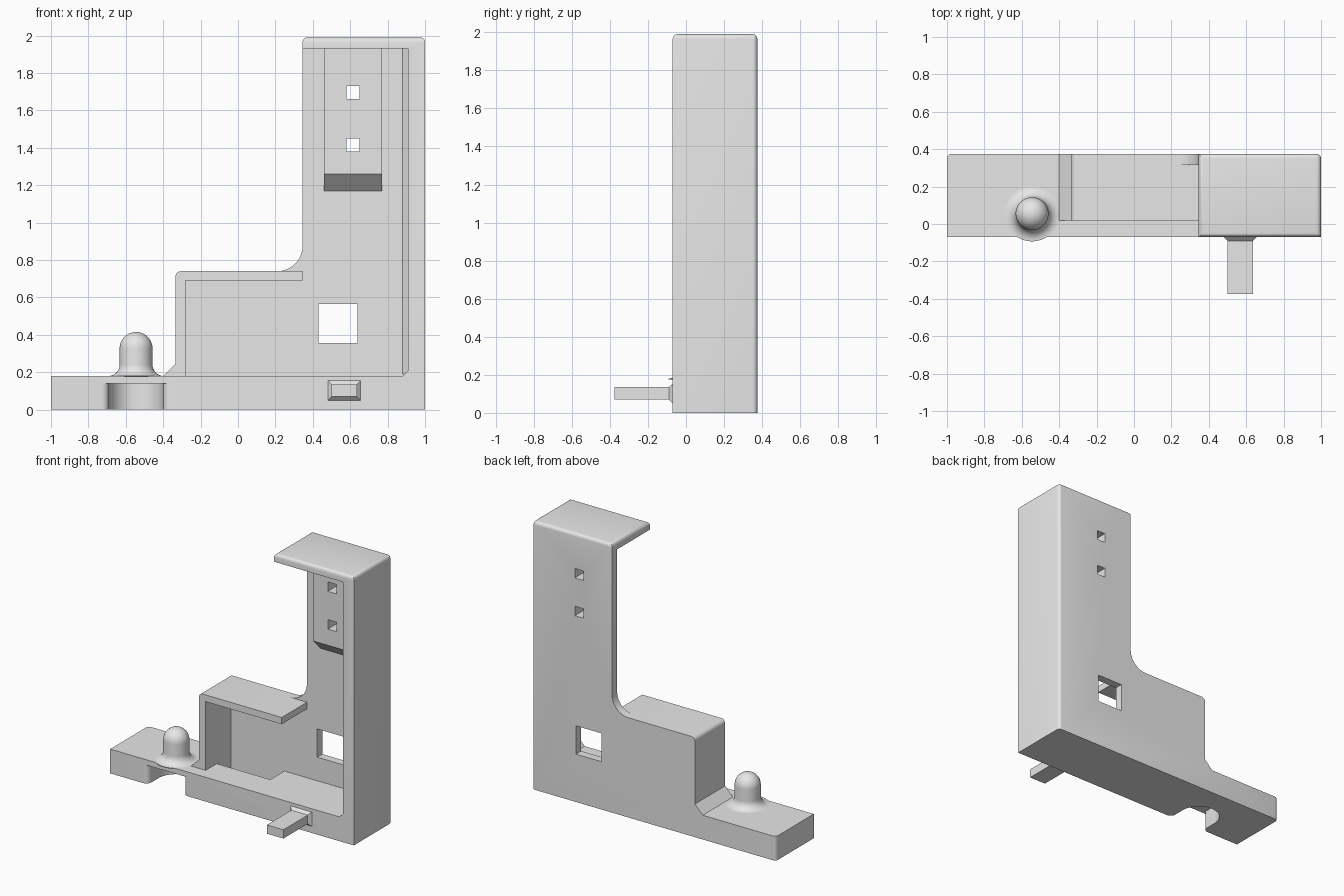
import bpy, bmesh
from math import sin, cos, pi, radians
from mathutils import Vector

old = bpy.data.objects.get("Cube")
if old:
    bpy.data.objects.remove(old, do_unlink=True)

grey = bpy.data.materials.new("plain_grey")
grey.use_nodes = True
tone = (0.8, 0.8, 0.8, 1)
grey.diffuse_color = tone
grey.node_tree.nodes["Principled BSDF"].inputs["Base Color"].default_value = tone

BACK, FRONT, WALL = 0.375, -0.07, 0.315


def arc(cx, cy, r, a, b, n=10):
    """Points on a circular arc, angles in degrees."""
    return [(cx + r * cos(radians(a + (b - a) * i / n)),
             cy + r * sin(radians(a + (b - a) * i / n))) for i in range(n + 1)]


def add_object(name, bm):
    bmesh.ops.recalc_face_normals(bm, faces=bm.faces)
    mesh = bpy.data.meshes.new(name)
    bm.to_mesh(mesh)
    bm.free()
    mesh.materials.append(grey)
    ob = bpy.data.objects.new(name, mesh)
    bpy.context.collection.objects.link(ob)
    return ob


def prism(name, points, lo, hi, axis="y", bevel_rule=None):
    """Extrude a profile: XZ points along y, or XY points along z."""
    bm = bmesh.new()
    place = (lambda p, h: (p[0], h, p[1])) if axis == "y" else (lambda p, h: (*p, h))
    face = bm.faces.new([bm.verts.new(place(p, lo)) for p in points])
    grown = bmesh.ops.extrude_face_region(bm, geom=[face])["geom"]
    shift = Vector(place((0, 0), hi - lo))
    bmesh.ops.translate(bm, vec=shift, verts=[g for g in grown if isinstance(g, bmesh.types.BMVert)])
    if bevel_rule:
        bmesh.ops.recalc_face_normals(bm, faces=bm.faces)
        edges = [e for e in bm.edges if bevel_rule(e.verts[0].co, e.verts[1].co)]
        bmesh.ops.bevel(bm, geom=edges, offset=0.025, segments=4, profile=0.5, affect="EDGES")
    return add_object(name, bm)


def box(name, x0, x1, y0, y1, z0, z1):
    return prism(name, [(x0, z0), (x1, z0), (x1, z1), (x0, z1)], y0, y1)


def select(ob):
    bpy.ops.object.select_all(action="DESELECT")
    ob.select_set(True)
    bpy.context.view_layer.objects.active = ob


def cut(ob, cutters):
    select(ob)
    for c in cutters:
        mod = ob.modifiers.new("cut", "BOOLEAN")
        mod.operation, mod.solver, mod.object = "DIFFERENCE", "EXACT", c
        bpy.ops.object.modifier_apply(modifier=mod.name)


def smooth(ob):
    select(ob)
    bpy.ops.object.shade_smooth_by_angle(angle=radians(35))


# Main body: stepped silhouette with rounded top and back corners
outline = [(-1, 0), (1, 0), (1, 1.99), (0.345, 1.99)]
outline += arc(0.21, 0.875, 0.135, 0, -90)
outline += arc(-0.305, 0.71, 0.03, 90, 180, 5)
outline += [(-0.335, 0.245), (-0.4, 0.18), (-1, 0.18)]


def rounded(a, b):
    top = a.z > 1.98 and b.z > 1.98
    corner = abs(a.x) > 0.99 and abs(a.x - b.x) < 0.01 and min(a.y, b.y) > 0.3
    return top or corner


body = prism("bracket_body", outline, FRONT, BACK, bevel_rule=rounded)

# Hollow front, open on the upper left
cavity = prism("cavity_cutter", [
    (-0.28, 0.18), (0.88, 0.18), (0.91, 0.21), (0.91, 1.93), (0.2, 1.93),
    (0.2, 0.74), (0.345, 0.74), (0.345, 0.69), (-0.28, 0.69)], -0.2, WALL)
setback = box("setback_cutter", -0.5, 0.345, -0.2, 0.02, 0.18, 0.85)
pocket = box("floor_pocket_cutter", -0.28, 0.16, 0.15, WALL, 0.04, 0.3)
window = box("window_cutter", 0.43, 0.64, 0.2, 0.5, 0.355, 0.565)
holes = [box("hole_cutter", 0.58, 0.65, 0.1, 0.5, z, z + 0.07) for z in (1.38, 1.66)]

# Slot under the knob, with a flared mouth
KX, KY, SR, MR = -0.545, 0.055, 0.145, 0.04
right = KX + SR
left = KX - SR
slot_points = [(left - MR, -0.2), (right + MR, -0.2)]
slot_points += arc(right + MR, FRONT + MR, MR, 270, 180, 6)
slot_points += arc(KX, KY, SR, 0, 180, 20)
slot_points += arc(left - MR, FRONT + MR, MR, 0, -90, 6)
slot = prism("slot_cutter", slot_points, -0.1, 0.14, axis="z")

cut(body, [cavity, setback, pocket, window, slot] + holes)

# Raised pad with a sloping underside
bm = bmesh.new()
side = [(WALL + 0.01, 1.17), (WALL, 1.17), (0.225, 1.26), (0.225, 1.94), (WALL + 0.01, 1.94)]
face = bm.faces.new([bm.verts.new((0.46, y, z)) for y, z in side])
grown = bmesh.ops.extrude_face_region(bm, geom=[face])["geom"]
bmesh.ops.translate(bm, vec=(0.31, 0, 0), verts=[g for g in grown if isinstance(g, bmesh.types.BMVert)])
pad = add_object("raised_pad", bm)
cut(pad, holes)

for helper in [cavity, setback, pocket, window, slot] + holes:
    bpy.data.objects.remove(helper, do_unlink=True)

# Inner corner strip between right wall and back wall
prism("corner_strip", [(0.88, WALL), (0.91, WALL - 0.03), (0.92, WALL + 0.01)], 0.19, 1.94, axis="z")

# Domed knob with a flared foot, made by turning a profile
R, FR = 0.088, 0.06
turned = [(R + FR, 0.175)] + [(r, z) for r, z in arc(R + FR, 0.18 + FR, FR, 270, 180, 8)]
turned += arc(0, 0.415 - R, R, 0, 90, 10)
turned[-1] = (0, 0.415)
bm = bmesh.new()
verts = [bm.verts.new((KX + r, KY, z)) for r, z in turned]
edges = [bm.edges.new(pair) for pair in zip(verts, verts[1:])]
bmesh.ops.spin(bm, geom=verts + edges, cent=(KX, KY, 0), axis=(0, 0, 1), angle=2 * pi, steps=40)
bmesh.ops.remove_doubles(bm, verts=bm.verts, dist=0.0005)
knob = add_object("locating_knob", bm)

# Front peg with a flared root
box("front_peg", 0.5, 0.635, -0.375, FRONT + 0.01, 0.07, 0.135)
bm = bmesh.new()
rings = []
for y, grow in ((FRONT - 0.02, 0), (FRONT, 0.02), (FRONT + 0.01, 0.02)):
    x0, x1, z0, z1 = 0.5 - grow, 0.635 + grow, 0.07 - grow, 0.135 + grow
    rings.append([bm.verts.new((x, y, z)) for x, z in ((x0, z0), (x1, z0), (x1, z1), (x0, z1))])
for a, b in zip(rings, rings[1:]):
    for i in range(4):
        bm.faces.new((a[i], a[(i + 1) % 4], b[(i + 1) % 4], b[i]))
bm.faces.new(rings[0])
bm.faces.new(rings[-1])
add_object("peg_root", bm)

for ob in (body, knob):
    smooth(ob)
